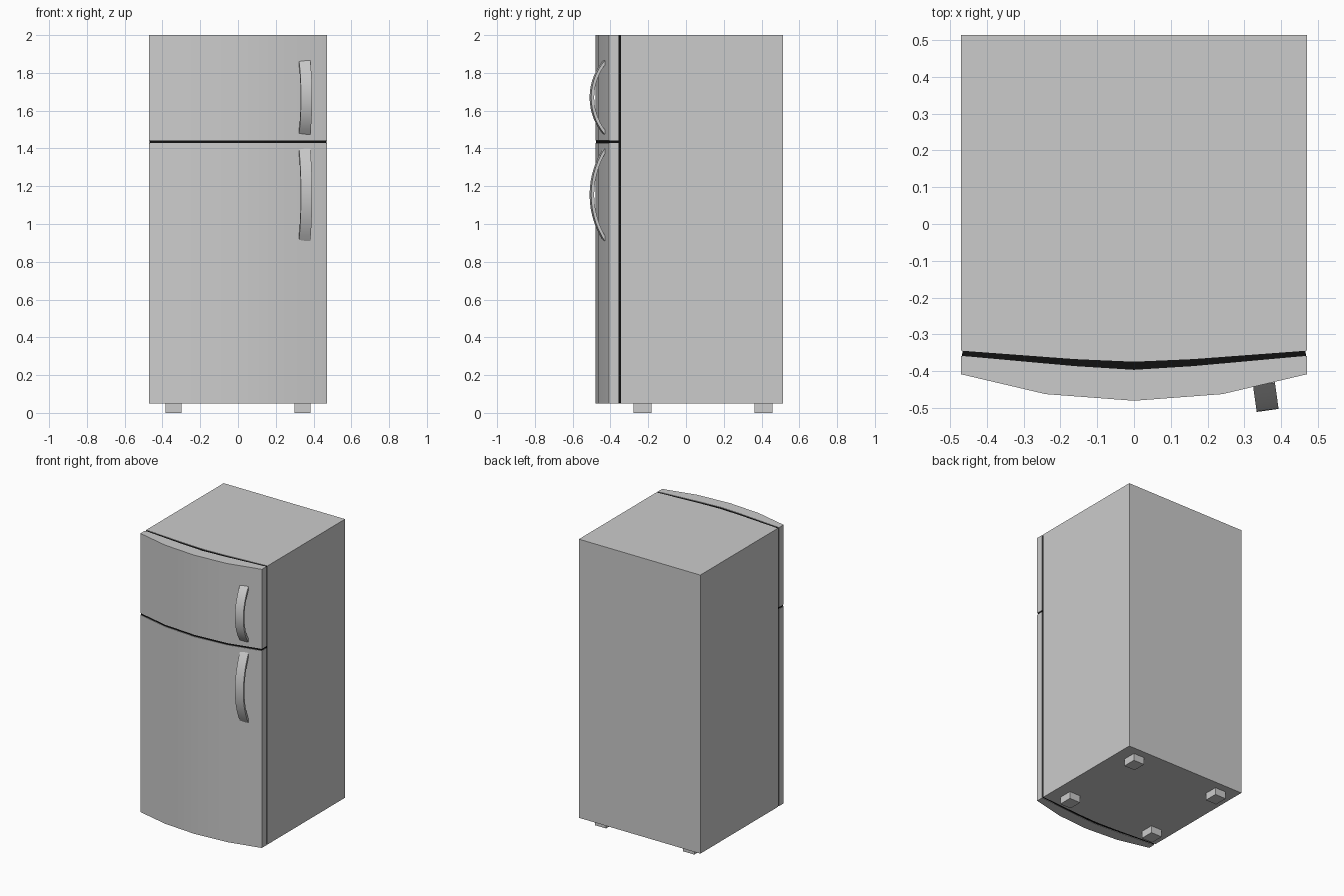
import bpy, bmesh, math
from mathutils import Vector, Matrix

if "Cube" in bpy.data.objects:
    bpy.data.objects.remove(bpy.data.objects["Cube"])

black = bpy.data.materials.new("black_rubber")
black.diffuse_color = (0.005, 0.005, 0.005, 1)
black.use_nodes = True
black.node_tree.nodes["Principled BSDF"].inputs["Base Color"].default_value = black.diffuse_color


def finish(name, bm, mat=None, smooth=True):
    bmesh.ops.recalc_face_normals(bm, faces=bm.faces)
    me = bpy.data.meshes.new(name)
    bm.to_mesh(me)
    bm.free()
    ob = bpy.data.objects.new(name, me)
    bpy.context.collection.objects.link(ob)
    if mat:
        me.materials.append(mat)
    if smooth:
        bpy.ops.object.select_all(action='DESELECT')
        ob.select_set(True)
        bpy.context.view_layer.objects.active = ob
        bpy.ops.object.shade_smooth_by_angle(angle=math.radians(30))
    return ob


def prism(name, outline, z0, z1, mat=None):
    """Extrude an xy outline from z0 to z1."""
    bm = bmesh.new()
    face = bm.faces.new([bm.verts.new((x, y, z0)) for x, y in outline])
    ext = bmesh.ops.extrude_face_region(bm, geom=[face])["geom"]
    bmesh.ops.translate(bm, vec=(0, 0, z1 - z0),
                        verts=[g for g in ext if isinstance(g, bmesh.types.BMVert)])
    return finish(name, bm, mat)


def bow(half):
    """Mirror a half curve (centre first) into a left-to-right curve."""
    return [(-x, y) for x, y in reversed(half[1:])] + half


def between(front, back):
    return bow(front) + bow(back)[::-1]


# Bowed curves, from the centre to the right edge
W = 0.47
body_front = [(0, -0.374), (0.16, -0.367), (W, -0.344)]
door_back = [(0, -0.396), (0.16, -0.386), (W, -0.358)]
door_front = [(0, -0.48), (0.24, -0.462), (W, -0.408)]
seal_front = [(0, -0.397), (0.16, -0.387), (W - 0.004, -0.359)]
seal_back = [(0, -0.373), (0.16, -0.366), (W - 0.004, -0.343)]
gap_front = [(0, -0.476), (0.24, -0.458), (W - 0.003, -0.405)]
gap_back = [(0, -0.39), (0.16, -0.38), (W - 0.003, -0.352)]

# Cabinet, doors and black seals
prism("cabinet", bow(body_front) + [(W, 0.513), (-W, 0.513)], 0.05, 2.0)
prism("fridge_door", between(door_front, door_back), 0.05, 1.43)
prism("freezer_door", between(door_front, door_back), 1.443, 2.0)
prism("door_seal", between(seal_front, seal_back), 0.053, 1.997, black)
prism("door_gap_seal", between(gap_front, gap_back), 1.428, 1.445, black)


def handle(name, z0, z1, steps=14):
    """Arched strap following the door's slant."""
    half, rise, width, thick = (z1 - z0) / 2, 0.072, 0.06, 0.016
    radius = (half ** 2 + rise ** 2) / (2 * rise)
    sweep = math.asin(half / radius)
    bm = bmesh.new()
    rings = []
    for i in range(steps + 1):
        a = -sweep + 2 * sweep * i / steps
        ring = []
        for x, r in ((-1, radius), (1, radius), (1, radius - thick), (-1, radius - thick)):
            ring.append(bm.verts.new((x * width / 2, -(r * math.cos(a) - radius + rise),
                                      r * math.sin(a))))
        rings.append(ring)
    for p, q in zip(rings, rings[1:]):
        for k in range(4):
            n = (k + 1) % 4
            bm.faces.new((p[k], p[n], q[n], q[k]))
    bm.faces.new(rings[0])
    bm.faces.new(rings[-1])
    place = Matrix.Translation((0.353, -0.435, (z0 + z1) / 2)) @ Matrix.Rotation(math.radians(8), 4, 'Z')
    bm.transform(place)
    return finish(name, bm)


handle("freezer_handle", 1.475, 1.865)
handle("fridge_handle", 0.91, 1.40)

# Four feet
for sx, side in ((-1, "left"), (1, "right")):
    for y, end in ((-0.23, "front"), (0.41, "back")):
        x = 0.342 * sx
        hx, hy = 0.043, 0.048
        prism(f"{end}_{side}_foot",
              [(x - hx, y - hy), (x + hx, y - hy), (x + hx, y + hy), (x - hx, y + hy)], 0, 0.055)
